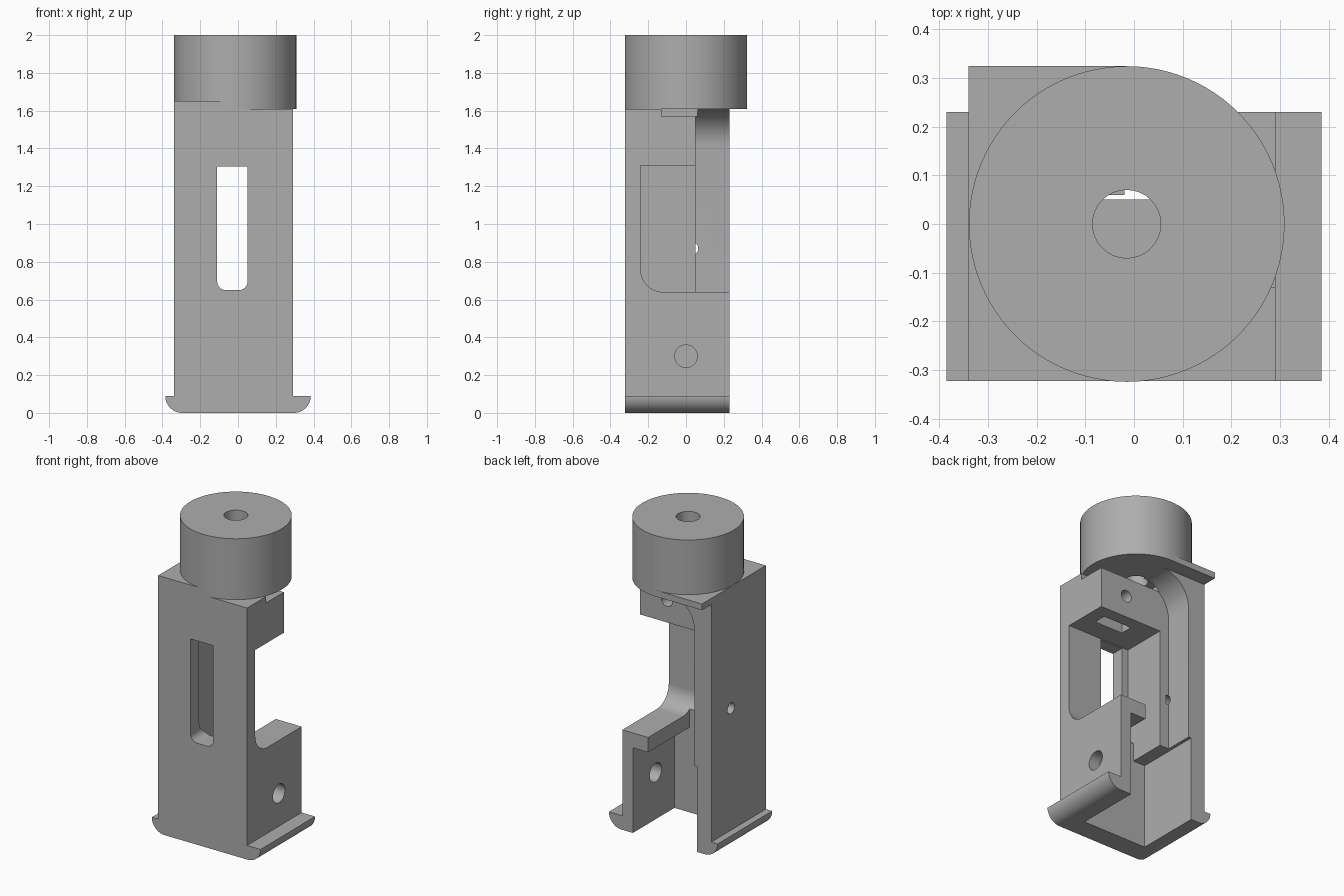
import bpy, bmesh, math
from mathutils import Vector

old = bpy.data.objects.get("Cube")
if old:
    bpy.data.objects.remove(old, do_unlink=True)

grey = bpy.data.materials.new("plain_grey")
grey.use_nodes = True
COLOUR = (0.42, 0.42, 0.42, 1)
grey.diffuse_color = COLOUR
grey.node_tree.nodes["Principled BSDF"].inputs["Base Color"].default_value = COLOUR


def arc(cx, cy, r, a0, a1, n=16):
    """Points along an arc, angles in degrees."""
    angles = [math.radians(a0 + (a1 - a0) * i / n) for i in range(n + 1)]
    return [(cx + r * math.cos(a), cy + r * math.sin(a)) for a in angles]


def extrude(name, points, axis, lo, hi):
    """Prism from a 2D profile; the profile uses the two axes other than `axis`."""
    def place(p, d):
        c = list(p)
        c.insert("xyz".index(axis), d)
        return Vector(c)
    bm = bmesh.new()
    base = bm.faces.new([bm.verts.new(place(p, lo)) for p in points])
    top = bmesh.ops.extrude_face_region(bm, geom=[base])
    shift = place((0, 0), hi - lo)
    bmesh.ops.translate(bm, vec=shift,
                        verts=[v for v in top["geom"] if isinstance(v, bmesh.types.BMVert)])
    bmesh.ops.recalc_face_normals(bm, faces=bm.faces)
    mesh = bpy.data.meshes.new(name)
    bm.to_mesh(mesh)
    bm.free()
    mesh.materials.append(grey)
    obj = bpy.data.objects.new(name, mesh)
    bpy.context.collection.objects.link(obj)
    return obj


def box(name, x, y, z):
    return extrude(name, [(x[0], y[0]), (x[1], y[0]), (x[1], y[1]), (x[0], y[1])], "z", *z)


def disc(name, centre, r, axis, lo, hi, n=32):
    return extrude(name, arc(*centre, r, 0, 360, n)[:-1], axis, lo, hi)


def cut(target, cutter):
    cutter.hide_render = True
    mod = target.modifiers.new("cut", "BOOLEAN")
    mod.operation, mod.solver, mod.object = "DIFFERENCE", "EXACT", cutter
    bpy.context.view_layer.objects.active = target
    bpy.ops.object.modifier_apply(modifier=mod.name)
    bpy.data.objects.remove(cutter, do_unlink=True)


LEFT, RIGHT, FRONT, BACK = 0.29, -0.34, -0.322, 0.23
TOP, CAP_X = 1.61, -0.015

# Main housing with the rounded foot rails
profile = (arc(-0.295, 0.09, 0.09, 180, 270) + arc(0.295, 0.09, 0.09, 270, 360)
           + [(LEFT, 0.09), (LEFT, TOP), (RIGHT, TOP), (RIGHT, 0.09)])
housing = extrude("housing", profile, "y", FRONT, BACK)

# Rear channel with a rounded upper corner
cut(housing, extrude("channel_cutter",
    [(-0.22, 0.5), (0.107, 0.5), (0.107, 0.64), (0.4, 0.64), (0.4, 1.63), (-0.02, 1.63)]
    + arc(-0.02, 1.41, 0.2, 90, 180), "y", 0.05, 0.4))
# Side pocket with a rounded lower corner
cut(housing, extrude("pocket_cutter",
    [(0.06, 1.31), (0.06, 0.64)] + arc(-0.12, 0.76, 0.12, 270, 180) + [(-0.24, 1.31)],
    "x", -0.155, 0.4))
# Lower cavity and its opening through the floor of the pocket
cut(housing, box("cavity_cutter", (-0.24, 0.215), (-0.19, 0.4), (-0.1, 0.545)))
cut(housing, box("opening_cutter", (-0.155, 0.107), (-0.19, 0.07), (0.5, 0.7)))
# Front window, rounded at the bottom
cut(housing, extrude("window_cutter",
    [(0.05, 1.305), (-0.11, 1.305)] + arc(-0.065, 0.695, 0.045, 180, 270, 8)
    + arc(0.005, 0.695, 0.045, 270, 360, 8), "y", -0.4, -0.15))
# Nut slots
cut(housing, box("upper_slot_cutter", (-0.14, 0.4), (-0.13, 0.06), (1.57, 1.63)))
cut(housing, box("inner_slot_cutter", (0.0, 0.2), (-0.11, -0.03), (1.25, 1.53)))
# Screw holes
cut(housing, disc("lower_hole_cutter", (0.0, 0.3), 0.06, "x", 0.1, 0.4))
cut(housing, disc("side_hole_cutter", (0.03, 0.87), 0.035, "x", -0.4, -0.2))
cut(housing, disc("rear_hole_cutter", (0.1, 1.45), 0.038, "y", -0.07, 0.1))

# Square shoulder plate beneath the cap
shoulder = box("shoulder_plate", (RIGHT, CAP_X), (FRONT, 0.324), (TOP, 1.65))
# Round cap
cap = disc("round_cap", (CAP_X, 0), 0.324, "z", TOP, 2.0, 96)
for part in (shoulder, cap):
    cut(part, disc("bolt_hole_cutter", (CAP_X, 0), 0.07, "z", 1.5, 2.1))

# Smooth curves, sharp edges
for part in (housing, shoulder, cap):
    bpy.ops.object.select_all(action="DESELECT")
    part.select_set(True)
    bpy.context.view_layer.objects.active = part
    bpy.ops.object.shade_smooth_by_angle(angle=math.radians(30))
